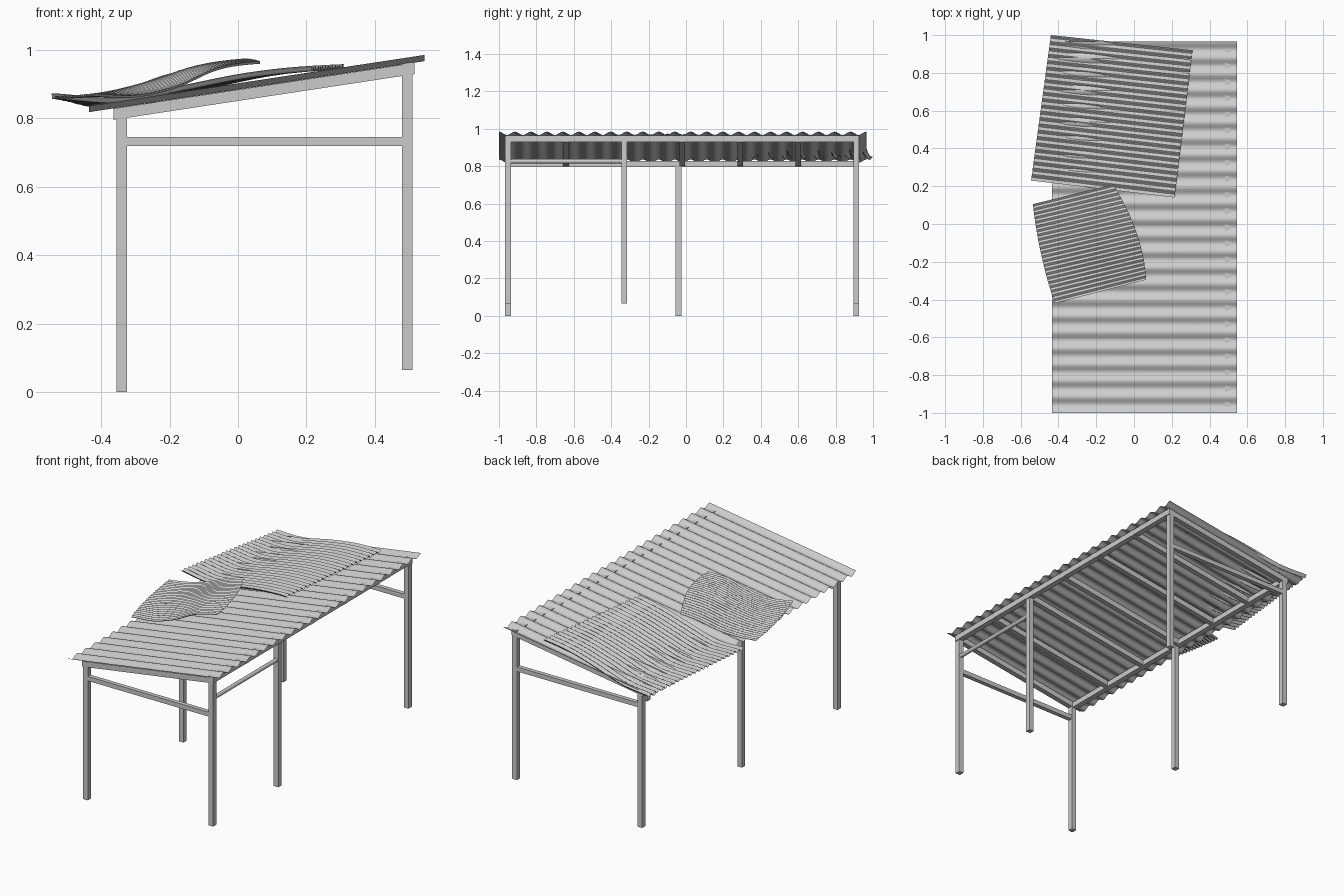
import bpy, bmesh, math
from mathutils import Vector

if "Cube" in bpy.data.objects:
    bpy.data.objects.remove(bpy.data.objects["Cube"])

LOW_X, HIGH_X, W = -0.34, 0.495, 0.031
SLOPE = 0.152          # roof rise per unit x


def roof_z(x):
    return 0.827 + SLOPE * (x + 0.435)


def beam(name, a, b, w, h):
    """Rectangular bar from a to b (horizontal-ish, vertical end cuts) or an upright post."""
    a, b = Vector(a), Vector(b)
    d = b - a
    if abs(d.z) > max(abs(d.x), abs(d.y)):
        s, t = Vector((w / 2, 0, 0)), Vector((0, h / 2, 0))
    else:
        s, t = Vector((-d.y, d.x, 0)).normalized() * w / 2, Vector((0, 0, h / 2))
    bm = bmesh.new()
    rings = [[bm.verts.new(p + i * s + j * t) for i, j in ((-1, -1), (1, -1), (1, 1), (-1, 1))]
             for p in (a, b)]
    for r in rings:
        bm.faces.new(r)
    for i in range(4):
        k = (i + 1) % 4
        bm.faces.new((rings[0][i], rings[0][k], rings[1][k], rings[1][i]))
    bmesh.ops.recalc_face_normals(bm, faces=bm.faces)
    return finish(name, bm)


def finish(name, bm, smooth=False):
    me = bpy.data.meshes.new(name)
    bm.to_mesh(me)
    bm.free()
    ob = bpy.data.objects.new(name, me)
    bpy.context.collection.objects.link(ob)
    if smooth:
        bpy.ops.object.select_all(action='DESELECT')
        ob.select_set(True)
        bpy.context.view_layer.objects.active = ob
        bpy.ops.object.shade_smooth_by_angle(angle=math.radians(40))
    return ob


def curve(pts, t):
    """Catmull-Rom through evenly spaced heights."""
    n = len(pts) - 1
    i = min(int(t * n), n - 1)
    f = t * n - i
    p = [pts[max(0, i - 1)], pts[i], pts[i + 1], pts[min(n, i + 2)]]
    return 0.5 * (2 * p[1] + (p[2] - p[0]) * f + (2 * p[0] - 5 * p[1] + 4 * p[2] - p[3]) * f ** 2
                  + (3 * p[1] - p[0] - 3 * p[2] + p[3]) * f ** 3)


def sheet(name, surface, amp, nu, waves=23, seg=8):
    """Corrugated sheet: ridges run along u, waves across v."""
    bm = bmesh.new()
    nv = waves * seg
    grid = []
    for j in range(nv + 1):
        wave = amp * math.cos(2 * math.pi * j / seg)
        grid.append([bm.verts.new(surface(i / nu, j / nv) + Vector((0, 0, wave)))
                     for i in range(nu + 1)])
    for j in range(nv):
        for i in range(nu):
            bm.faces.new((grid[j][i], grid[j][i + 1], grid[j + 1][i + 1], grid[j + 1][i]))
    return finish(name, bm, True)


def loose(corners, profiles, bow=(0, 0)):
    """Bent sheet: corners front-left, front-right, back-left, back-right; height profiles front to back."""
    fl, fr, bl, br = [Vector((*c, 0)) for c in corners]

    def surface(u, v):
        p = fl.lerp(fr, u).lerp(bl.lerp(br, u), v)
        p.x += 4 * v * (1 - v) * (bow[0] * (1 - u) + bow[1] * u)
        p.z = curve([curve(pr, u) for pr in profiles], v)
        return p
    return surface


# Posts: low side and high side
for n, y in (("front", -0.951), ("middle", -0.04), ("back", 0.91)):
    beam("low_post_" + n, (LOW_X, y, 0), (LOW_X, y, 0.81), W, W)
for n, y in (("front", -0.951), ("middle", -0.33), ("back", 0.91)):
    beam("high_post_" + n, (HIGH_X, y, 0.065), (HIGH_X, y, 0.94), W, W)

# Long beams under the roof
beam("low_beam", (-0.347, -0.966, 0.812), (-0.347, 0.925, 0.812), 0.034, 0.032)
beam("high_beam", (0.498, -0.966, 0.947), (0.498, 0.925, 0.947), 0.034, 0.033)

# Sloped rafters
for i in range(7):
    y = -0.951 + i * 1.861 / 6
    beam("rafter_%d" % (i + 1), (-0.364, y, roof_z(-0.364) - 0.026),
         (0.515, y, roof_z(0.515) - 0.026), W, 0.033)

# Level cross bars at both ends
for n, y in (("front", -0.951), ("back", 0.91)):
    beam("cross_bar_" + n, (LOW_X, y, 0.732), (HIGH_X, y, 0.732), 0.026, 0.027)

# Round rail between two high posts
bm = bmesh.new()
bmesh.ops.create_cone(bm, cap_ends=True, segments=16, radius1=0.012, radius2=0.012, depth=0.6)
rail = finish("round_rail", bm, True)
rail.rotation_euler.x = math.pi / 2
rail.location = (HIGH_X, -0.64, 0.827)

# Main roof sheet
sheet("roof_sheet", lambda u, v: Vector((-0.435 + 0.98 * u, -1 + 1.965 * v,
                                         roof_z(-0.435 + 0.98 * u))), 0.009, 1)

# Large patch sheet lying on the roof
sheet("large_patch_sheet", loose(
    [(-0.545, 0.23), (0.215, 0.14), (-0.44, 1.0), (0.31, 0.92)],
    [(0.865, 0.853, 0.888, 0.925, 0.945), (0.855, 0.85, 0.892, 0.93, 0.948),
     (0.842, 0.853, 0.898, 0.935, 0.95)]), 0.008, 24)

# Small buckled sheet
sheet("small_bent_sheet", loose(
    [(-0.42, -0.42), (0.065, -0.295), (-0.535, 0.105), (-0.11, 0.21)],
    [(0.868, 0.864, 0.892, 0.945, 0.963), (0.862, 0.876, 0.91, 0.952, 0.97),
     (0.861, 0.866, 0.885, 0.922, 0.945)], (-0.015, 0.035)), 0.004, 24)
